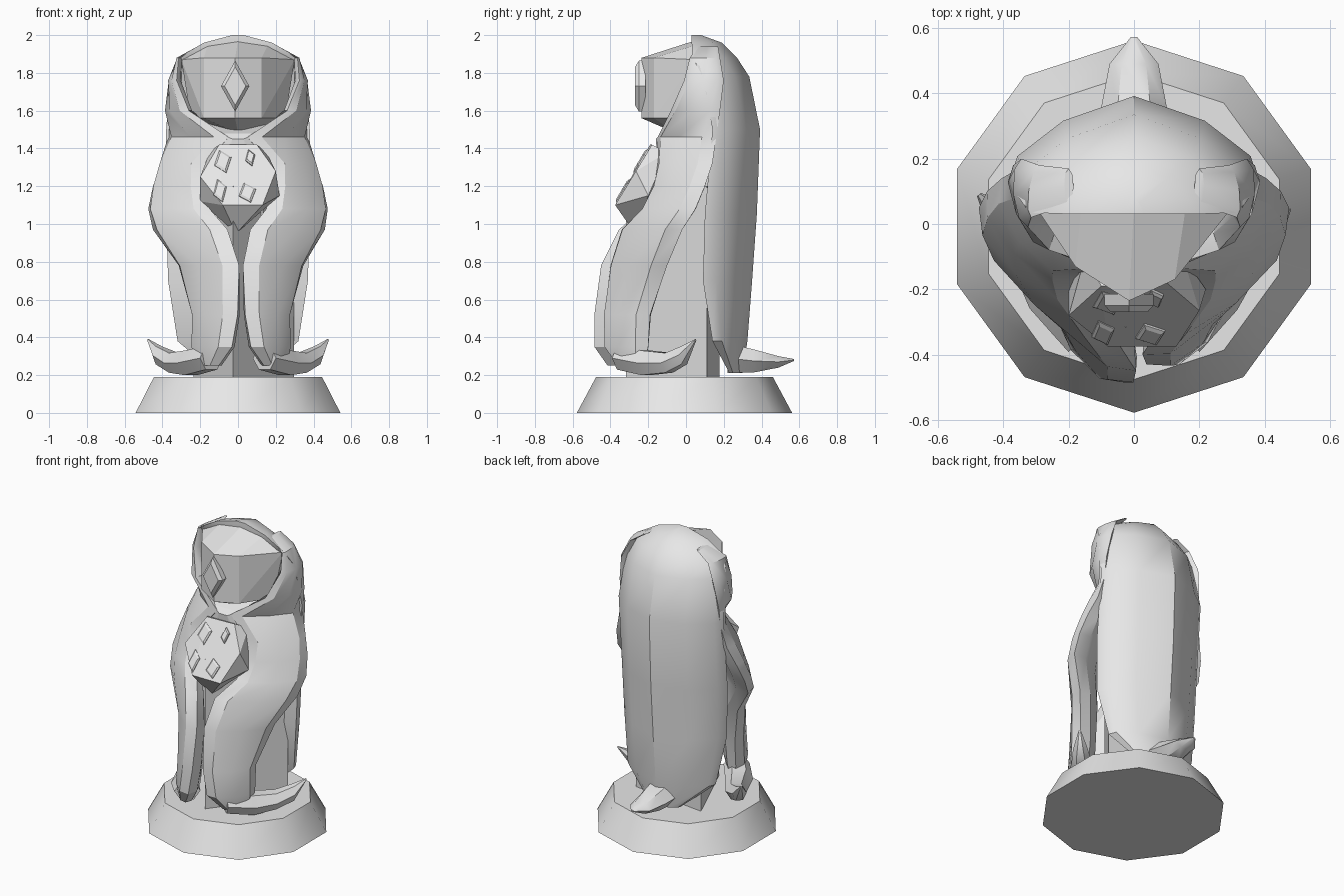
import bpy, bmesh, math
from mathutils import Vector

cube = bpy.data.objects.get("Cube")
if cube:
    bpy.data.objects.remove(cube, do_unlink=True)

stone = bpy.data.materials.new("grey_stone")
stone.use_nodes = True
stone.diffuse_color = (0.8, 0.8, 0.8, 1)
stone.node_tree.nodes["Principled BSDF"].inputs["Base Color"].default_value = (0.8, 0.8, 0.8, 1)


def finish(name, bm, angle=30):
    """Turn a bmesh into a named object, keeping edges above the angle sharp."""
    bmesh.ops.recalc_face_normals(bm, faces=bm.faces)
    mesh = bpy.data.meshes.new(name)
    bm.to_mesh(mesh)
    bm.free()
    mesh.materials.append(stone)
    if angle:
        mesh.shade_smooth()
        mesh.set_sharp_from_angle(angle=math.radians(angle))
    obj = bpy.data.objects.new(name, mesh)
    bpy.context.collection.objects.link(obj)
    return obj


def loft(name, rings, angle=35):
    """Skin a list of equal-sized point rings and cap both ends."""
    bm = bmesh.new()
    loops = [[bm.verts.new(p) for p in ring] for ring in rings]
    n = len(loops[0])
    for a, b in zip(loops, loops[1:]):
        for i in range(n):
            j = (i + 1) % n
            bm.faces.new((a[i], a[j], b[j], b[i]))
    bm.faces.new(loops[0])
    bm.faces.new(loops[-1])
    return finish(name, bm, angle)


def hull(name, points):
    """Flat-faced solid around a few corner points."""
    bm = bmesh.new()
    for p in points:
        bm.verts.new(p)
    res = bmesh.ops.convex_hull(bm, input=bm.verts)
    bmesh.ops.delete(bm, geom=[v for v in res["geom_interior"] if isinstance(v, bmesh.types.BMVert)],
                     context="VERTS")
    bmesh.ops.dissolve_limit(bm, angle_limit=math.radians(4), verts=bm.verts, edges=bm.edges)
    return finish(name, bm, 0)


def circle(radius, z, sides, start, y=0.0, x=0.0):
    return [(x + radius * math.cos(start + math.tau * i / sides),
             y + radius * math.sin(start + math.tau * i / sides), z) for i in range(sides)]


# Ten-sided tapered base and three-sided inner column
loft("base", [circle(0.57, 0, 10, math.pi / 2, -0.008), circle(0.468, 0.19, 10, math.pi / 2, -0.008)])
loft("inner_column", [circle(0.31, z, 3, math.radians(-97), -0.01, 0.012) for z in (0.19, 1.2)], 20)


# Cloak: D-shaped sections of height, half width, side y and back y
def cloak_ring(z, w, ys, yb):
    d = yb - ys
    half = [(1, 0), (0.94, 0.27), (0.57, 0.7)]
    pts = [(w * u, ys + d * v, z) for u, v in half] + [(0, yb, z)]
    return pts + [(-x, y, h) for x, y, h in reversed(pts[:3])]


cloak_rows = [(0.21, 0.12, 0.23, 0.30), (0.38, 0.32, 0.14, 0.325), (0.7, 0.37, 0.09, 0.35),
              (1.05, 0.38, 0.10, 0.375), (1.5, 0.38, 0.14, 0.392), (1.78, 0.36, 0.09, 0.335),
              (1.88, 0.32, 0.035, 0.27), (1.96, 0.18, 0.03, 0.19), (2.0, 0.03, 0.03, 0.08)]
loft("hooded_cloak", [cloak_ring(*row) for row in cloak_rows])


def spike(name, stations, angle=40):
    """Six-sided pointed limb: stations of centre, half width and half height."""
    rings = []
    for i, (c, w, h) in enumerate(stations):
        c = Vector(c)
        a = Vector(stations[max(i - 1, 0)][0])
        b = Vector(stations[min(i + 1, len(stations) - 1)][0])
        d = b - a
        side = Vector((d.y, -d.x, 0)).normalized()
        rings.append([c + side * w * math.cos(k * math.tau / 6) + Vector((0, 0, h * math.sin(k * math.tau / 6)))
                      for k in range(6)])
    return loft(name, rings, angle)


# Rear foot
spike("rear_foot", [((0, 0.22, 0.29), 0.12, 0.09), ((0, 0.36, 0.275), 0.1, 0.07),
                    ((0, 0.49, 0.27), 0.075, 0.035), ((0, 0.572, 0.28), 0.01, 0.006)])

# Side limbs: height, outer rear point, inner front point, half thickness
limb_rows = [(1.94, (0.2, 0.17), (0.2, 0.06), 0.015), (1.88, (0.29, 0.18), (0.315, 0.02), 0.02),
             (1.76, (0.345, 0.2), (0.325, -0.01), 0.035), (1.6, (0.37, 0.18), (0.26, -0.08), 0.05),
             (1.46, (0.37, 0.16), (0.05, -0.15), 0.06), (1.32, (0.405, 0.14), (0.17, -0.15), 0.08),
             (1.2, (0.45, 0.1), (0.17, -0.17), 0.08), (1.08, (0.475, 0.05), (0.15, -0.23), 0.08),
             (0.97, (0.455, -0.02), (0.06, -0.34), 0.08), (0.78, (0.33, -0.1), (0.01, -0.4), 0.08),
             (0.52, (0.25, -0.19), (0.02, -0.43), 0.08), (0.35, (0.25, -0.2), (0.05, -0.43), 0.075),
             (0.25, (0.23, -0.22), (0.12, -0.36), 0.05)]


def limb_ring(z, outer, inner, thick, side):
    p, q = Vector(outer), Vector(inner)
    low = min(1, max(0, (1.05 - z) / 0.3))
    q.y -= 0.055 * low if side < 0 else 0
    c, u = (p + q) / 2, (q - p) / 2
    n = Vector((u.y, -u.x)).normalized() * thick
    ring = []
    for k in range(8):
        a = math.tau * k / 8
        v = c + u * math.cos(a) + n * math.sin(a)
        ring.append((side * v.x + 0.018 * low, v.y, z))
    return ring


for label, side in (("left", 1), ("right", -1)):
    loft(label + "_limb", [limb_ring(*row, side) for row in limb_rows], 30)
    back = 0 if side > 0 else 0.04
    spike(label + "_foot", [((0.14 * side, -0.34, 0.29), 0.08, 0.07), ((0.25 * side, -0.21, 0.265), 0.085, 0.075),
                            ((0.34 * side, -0.09 + back, 0.265), 0.065, 0.06),
                            ((0.42 * side, -0.01 + back, 0.305), 0.045, 0.055),
                            ((0.475 * side, 0.05 + back, 0.385), 0.008, 0.006)])

# Faceted head with a sloping crown and pointed underside
face = [(-0.25, 0.04), (-0.18, -0.13), (-0.015, -0.235), (0.125, -0.17), (0.25, 0.02)]
head = [(x, y, z) for x, y in face for z in (1.56, 1.88)]
head += [(s * 0.3, 0.05, 1.87) for s in (-1, 1)] + [(s * 0.16, 0.06, 1.95) for s in (-1, 1)]
head += [(0, 0.06, 1.975), (-0.24, 0.2, 1.56), (0.24, 0.2, 1.56), (0, -0.05, 1.48)]
hull("head", head)

# Chest closing the space under the head
hull("chest", [(s * x, y, z) for s in (-1, 1) for x, y, z in
               ((0.23, 0.0, 1.53), (0.1, -0.13, 1.48), (0.03, -0.16, 1.45), (0.16, -0.12, 1.2),
                (0.12, -0.12, 1.0), (0.24, 0.2, 1.55), (0.26, 0.2, 1.1))])

# Faceted orb held in front, with a six-cornered face
corners = [(-0.1, -0.19, 1.42), (0.1, -0.18, 1.42), (0.2, -0.265, 1.28),
           (0.13, -0.375, 1.1), (-0.08, -0.375, 1.1), (-0.2, -0.28, 1.25)]
hull("orb", corners + [(-0.01, -0.27, 0.95), (0.22, -0.2, 1.15), (-0.2, -0.2, 1.12),
                       (0.15, -0.1, 1.38), (-0.15, -0.1, 1.38), (0, -0.05, 1.1)])


def diamond(name, centre, right, up, out):
    """Raised diamond with a smaller front face."""
    c = Vector(centre)
    rings = [[c + (right * a + up * b) * s + out * t for a, b in ((1, 0), (0, 1), (-1, 0), (0, -1))]
             for s, t in ((1, -0.6), (1, 0.4), (0.75, 1))]
    return loft(name, rings, 15)


# Single eye on the head
diamond("head_eye", (-0.015, -0.235, 1.73), Vector((0.075, 0, 0)), Vector((0, 0, 0.135)), Vector((0, -0.035, 0)))

# Four small eyes lying on the orb face
slope = Vector((0, 0.19, 0.32)).normalized()
normal = Vector((0, -slope.z, slope.y))
for i, (x, z, w, h) in enumerate(((-0.08, 1.33, 0.045, 0.07), (0.065, 1.35, 0.025, 0.05),
                                  (-0.095, 1.175, 0.035, 0.07), (0.05, 1.165, 0.045, 0.06))):
    y = -0.375 + (z - 1.1) * 0.19 / 0.32
    diamond("orb_eye_%d" % (i + 1), (x, y, z), Vector((w, 0, 0)) + slope * h * 0.35,
            slope * h - Vector((w * 0.4, 0, 0)), normal * 0.012)
